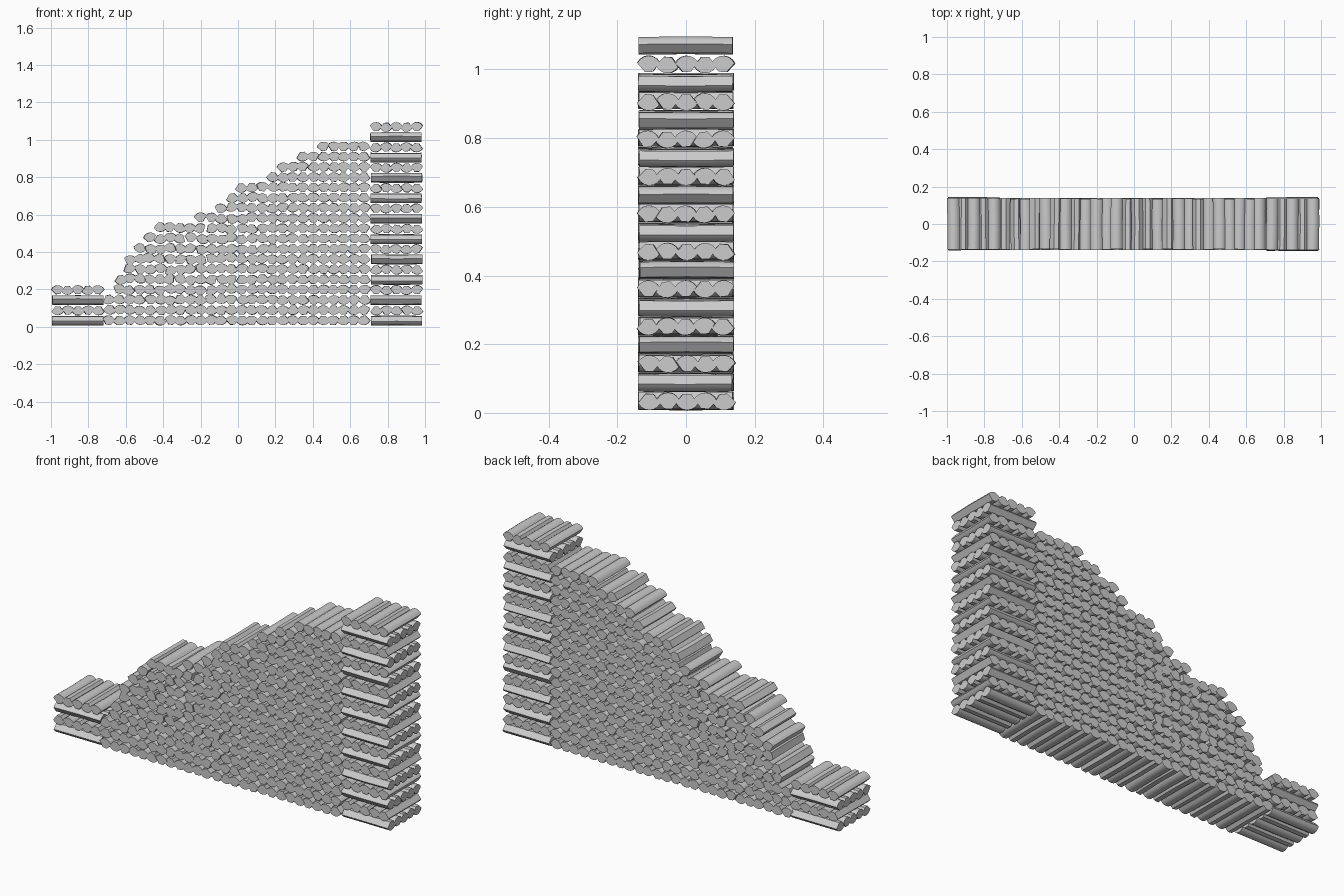
import bpy, bmesh, math, random
from mathutils import Matrix, Vector

if "Cube" in bpy.data.objects:
    bpy.data.objects.remove(bpy.data.objects["Cube"])

random.seed(7)
LENGTH, PITCH, LAYER = 0.274, 0.0545, 0.0545


def wedge_section():
    """Split-log section: narrow flat heart at the bottom, bark arc on top."""
    pts = [(-0.012, -0.024), (0.012, -0.024), (0.034, 0.004)]
    for i in range(1, 6):
        a = math.radians(-60 + 120 * i / 6)
        pts.append((-0.034 * math.sin(a) / math.sin(math.radians(60)),
                    0.004 + 0.021 * (math.cos(a) - 0.5) / 0.5))
    pts = pts[:3] + sorted(pts[3:], key=lambda p: -p[0]) + [(-0.034, 0.004)]
    return pts


SECTION = wedge_section()


def add_log(bm, center, along_x=False, roll=0.0, size=1.0):
    """One split log, lying along y (or along x)."""
    turn = Matrix.Rotation(math.radians(90), 4, 'Z') if along_x else Matrix.Identity(4)
    yaw = Matrix.Rotation(random.uniform(-0.012, 0.012), 4, 'Z')
    m = Matrix.Translation(center) @ turn @ yaw @ Matrix.Rotation(roll, 4, 'Y')
    half = LENGTH / 2
    rings = []
    for t in (-1, 0, 1):
        dx, dz = (0.0, 0.0) if t else (random.uniform(-.002, .002), random.uniform(-.001, .002))
        rings.append([bm.verts.new(m @ Vector((x * size + dx, t * half, z * size + dz)))
                      for x, z in SECTION])
    n = len(SECTION)
    for a, b in zip(rings, rings[1:]):
        for i in range(n):
            bm.faces.new((a[i], a[(i + 1) % n], b[(i + 1) % n], b[i]))
    bm.faces.new(rings[0][::-1])
    bm.faces.new(rings[-1])


def finish(bm, name):
    bmesh.ops.recalc_face_normals(bm, faces=bm.faces[:])
    me = bpy.data.meshes.new(name)
    bm.to_mesh(me)
    bm.free()
    ob = bpy.data.objects.new(name, me)
    bpy.context.collection.objects.link(ob)
    bpy.context.view_layer.objects.active = ob
    ob.select_set(True)
    bpy.ops.object.shade_smooth_by_angle(angle=math.radians(35))
    ob.select_set(False)


def crib_stack(name, cx, layers):
    """Criss-cross end stack, five logs per layer, alternately flipped."""
    bm = bmesh.new()
    for k in range(layers):
        sx, sy = random.uniform(-.003, .003), random.uniform(-.003, .003)
        for j in range(5):
            off = (j - 2) * PITCH
            up = (j + k // 2) % 2
            roll = (0 if up else math.pi) + random.uniform(-0.12, 0.12)
            z = 0.033 + k * LAYER + (0.002 if up else -0.001)
            along = k % 2 == 0
            pos = (cx + sx, off + sy, z) if along else (cx + off + sx, sy, z)
            add_log(bm, pos, along, roll, 0.96)
    finish(bm, name)


# Sloping top outline of the collapsed middle pile
OUTLINE = [(-0.71, 0.10), (-0.68, 0.20), (-0.62, 0.34), (-0.54, 0.47), (-0.48, 0.54), (-0.40, 0.57),
           (-0.28, 0.57), (-0.18, 0.62), (-0.08, 0.70), (0.0, 0.78), (0.12, 0.80), (0.2, 0.88),
           (0.30, 0.92), (0.4, 0.97), (0.52, 1.0), (0.72, 1.01)]


def top_at(x):
    for (x0, z0), (x1, z1) in zip(OUTLINE, OUTLINE[1:]):
        if x0 <= x <= x1:
            return z0 + (z1 - z0) * (x - x0) / (x1 - x0)
    return 0.0


# Middle pile: rows of logs along y, messier away from the tall stack
bm = bmesh.new()
for r in range(18):
    for i in range(26):
        x = 0.675 - i * PITCH
        z = 0.035 + r * 0.0547
        mess = max(0.0, min(1.0, (0.45 - x) / 0.5)) * min(1, 0.25 + r / 6)
        z += mess * random.uniform(-0.007, 0.007)
        x += random.uniform(-0.003, 0.003) + mess * random.uniform(-0.006, 0.006)
        if z + 0.018 > top_at(x):
            continue
        flip = 0 if (i + r) % 2 else math.pi
        roll = flip + random.uniform(-0.12, 0.12) + mess * random.uniform(-0.5, 0.5)
        if top_at(x) - z < 0.07 and random.random() < 0.8:   # loose logs on the slope lie bark up
            roll = random.uniform(-0.3, 0.3) + random.choice((0, math.pi))
        add_log(bm, (x, random.uniform(-.003, .003), z), False, roll)
finish(bm, "log_pile")

# End stacks
crib_stack("short_end_stack", -0.857, 4)
crib_stack("tall_end_stack", 0.847, 20)
